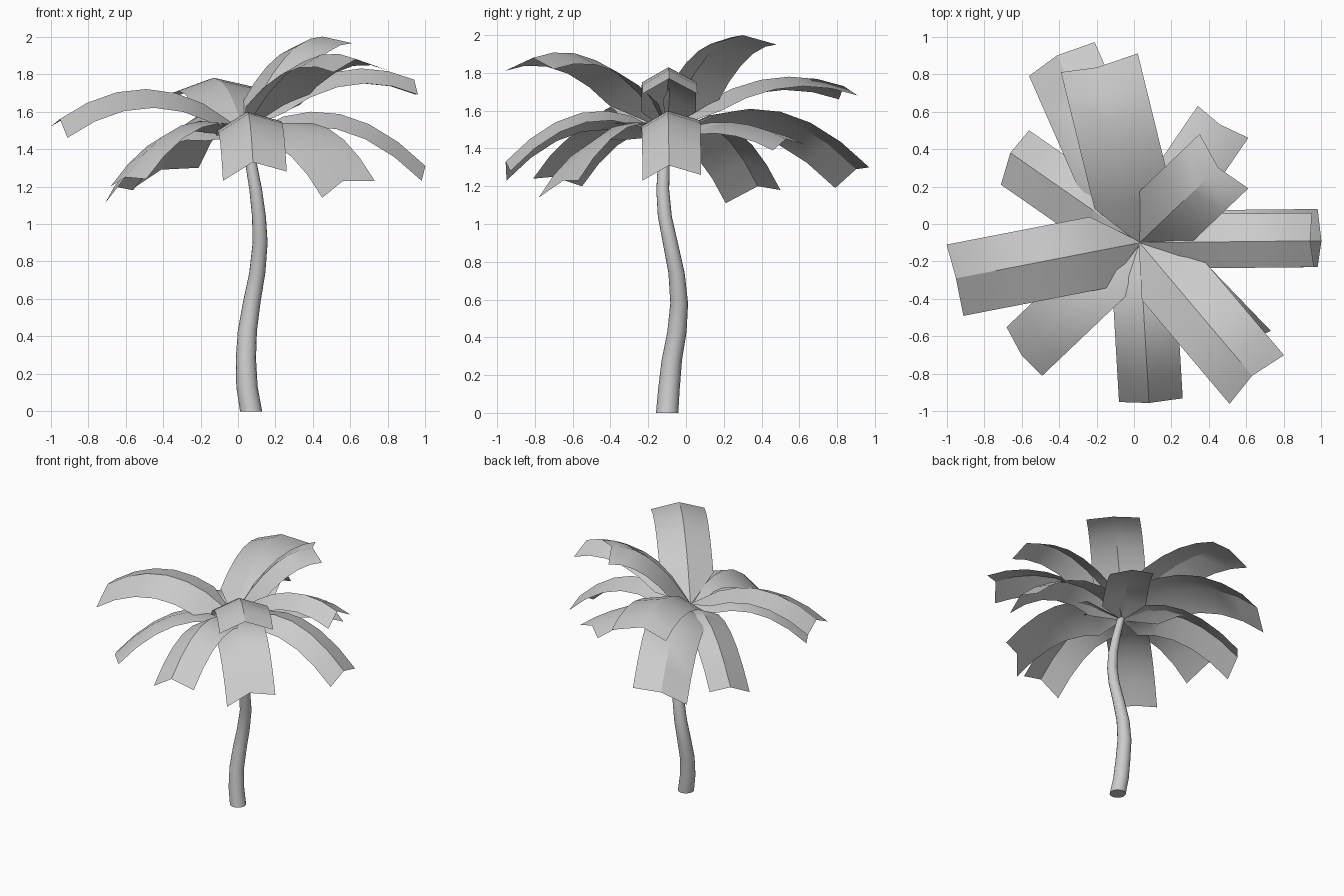
import bpy, math
from mathutils import Vector

if "Cube" in bpy.data.objects:
    bpy.data.objects.remove(bpy.data.objects["Cube"])


def make_object(name, verts, faces, angle):
    mesh = bpy.data.meshes.new(name)
    mesh.from_pydata([tuple(v) for v in verts], [], faces)
    mesh.update()
    obj = bpy.data.objects.new(name, mesh)
    bpy.context.collection.objects.link(obj)
    bpy.ops.object.select_all(action='DESELECT')
    obj.select_set(True)
    bpy.context.view_layer.objects.active = obj
    bpy.ops.object.shade_smooth_by_angle(angle=math.radians(angle))
    return obj


# Trunk: horizontal rings along a winding path (x, y, z, radius)
path = [(.07, -.10, 0, .059), (.048, -.09, .13, .057), (.042, -.075, .28, .054),
        (.05, -.048, .43, .051), (.073, -.036, .58, .047), (.103, -.05, .74, .043),
        (.118, -.083, .9, .040), (.112, -.112, 1.04, .037), (.095, -.123, 1.18, .034),
        (.07, -.118, 1.32, .031), (.035, -.1, 1.49, .026)]
N = 16
verts, faces = [], []
for x, y, z, r in path:
    for k in range(N):
        a = 2 * math.pi * k / N
        verts.append((x + r * math.cos(a), y + r * math.sin(a), z))
for i in range(len(path) - 1):
    for k in range(N):
        a, b = i * N + k, i * N + (k + 1) % N
        faces.append((a, b, b + N, a + N))
faces.append(tuple(reversed(range(N))))
faces.append(tuple(range((len(path) - 1) * N, len(path) * N)))
make_object("trunk", verts, faces, 40)


# Frond: arched ridge from the crown to the tip with two drooping sides
def frond(name, right, tip, left, peak, base_z):
    right, tip, left = Vector(right), Vector(tip), Vector(left)
    base = Vector((.03, -.10, base_z))
    drop, h = tip.z - base_z, peak - base_z
    a = 2 * h + 2 * math.sqrt(max(0, h * (h - drop)))
    b = drop - a
    verts, faces = [], []
    for t in (0, .22, .37, .53, .69, .85, 1):
        p = base.lerp(tip, t)
        p.z = base_z + a * t + b * t * t
        w = .04 if t == 0 else 1
        verts += [p + (right - tip) * w, p, p + (left - tip) * w]
    for i in range(6):
        for k in (0, 1):
            s = i * 3 + k
            faces.append((s, s + 3, s + 4, s + 1))
    make_object(name, verts, faces, 30)


# Upper crown: right corner, ridge tip, left corner, peak height
upper = [
    ((-.91, -.49, 1.46), (-.95, -.29, 1.56), (-1.0, -.11, 1.52), 1.72),
    ((.02, .91, 1.68), (-.20, .835, 1.73), (-.39, .81, 1.66), 1.78),
    ((.51, -.96, 1.81), (.63, -.81, 1.88), (.80, -.70, 1.82), 1.91),
    ((.96, -.23, 1.69), (.94, -.09, 1.77), (.95, .06, 1.69), 1.83),
    ((.61, .19, 1.965), (.45, .30, 2.0), (.35, .48, 1.95), 2.0),
]
# Lower crown
lower = [
    ((.98, -.23, 1.23), (1.0, -.09, 1.31), (.98, .08, 1.26), 1.60),
    ((.61, .46, 1.39), (.46, .53, 1.45), (.34, .63, 1.42), 1.54),
    ((-.21, .97, 1.30), (-.41, .90, 1.29), (-.56, .79, 1.19), 1.60),
    ((-.56, .50, 1.18), (-.66, .38, 1.20), (-.71, .21, 1.11), 1.54),
    ((-.68, -.55, 1.20), (-.60, -.70, 1.25), (-.49, -.81, 1.24), 1.55),
    ((-.08, -.95, 1.23), (.08, -.955, 1.33), (.26, -.93, 1.28), 1.60),
    ((.45, -.78, 1.14), (.56, -.65, 1.23), (.73, -.57, 1.23), 1.54),
]
# orient each so the named side runs counterclockwise
for label, group, base_z in (("upper_frond", upper, 1.5), ("lower_frond", lower, 1.47)):
    for i, (r, m, l, peak) in enumerate(group):
        d = Vector(m) - Vector((.03, -.1, 0))
        s = Vector(l) - Vector(r)
        if d.x * s.y - d.y * s.x < 0:
            r, l = l, r
        frond(f"{label}_{i + 1}", r, m, l, peak, base_z)
